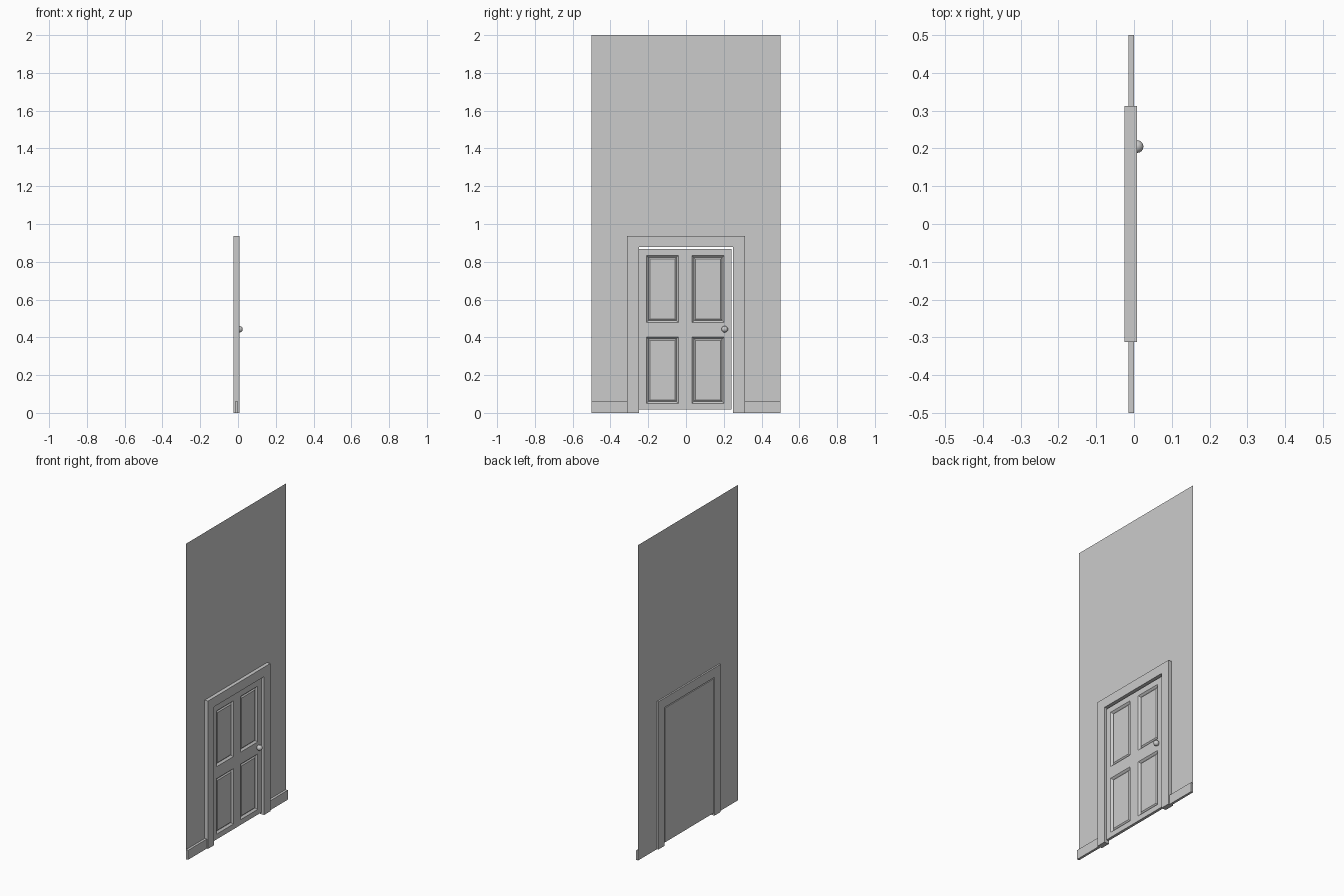
import bpy, bmesh

if "Cube" in bpy.data.objects:
    bpy.data.objects.remove(bpy.data.objects["Cube"])

WALL_X = -0.015
FRAME_BACK, FRAME_FRONT = -0.025, 0.008
DOOR_BACK, DOOR_FRONT = -0.021, -0.004
OUT_Y, OUT_Z = 0.312, 0.937      # outer edge of frame
IN_Y, IN_Z = 0.25, 0.877         # door opening
BASE_Z = 0.06


def finish(name, bm):
    me = bpy.data.meshes.new(name)
    bm.to_mesh(me)
    bm.free()
    ob = bpy.data.objects.new(name, me)
    bpy.context.collection.objects.link(ob)
    return ob


def extruded_outline(name, yz, x0, x1=None):
    """Flat outline in the YZ plane, optionally extruded along X."""
    bm = bmesh.new()
    face = bm.faces.new([bm.verts.new((x0, y, z)) for y, z in yz])
    if x1 is not None:
        ext = bmesh.ops.extrude_face_region(bm, geom=[face], use_keep_orig=True)
        verts = [g for g in ext["geom"] if isinstance(g, bmesh.types.BMVert)]
        bmesh.ops.translate(bm, verts=verts, vec=(x1 - x0, 0, 0))
    bmesh.ops.recalc_face_normals(bm, faces=bm.faces)
    return finish(name, bm)


def arch(y_out, z_out, y_in, z_in):
    return [(-y_out, 0), (-y_out, z_out), (y_out, z_out), (y_out, 0),
            (y_in, 0), (y_in, z_in), (-y_in, z_in), (-y_in, 0)]


# Wall sheet with the doorway left open
wall = extruded_outline("wall", arch(0.5, 2.0, OUT_Y, OUT_Z)[::-1], WALL_X)

# Door frame
extruded_outline("door_frame", arch(OUT_Y, OUT_Z, IN_Y, IN_Z), FRAME_BACK, FRAME_FRONT)

# Baseboards either side of the frame
for side, s in (("left", -1), ("right", 1)):
    a, b = s * OUT_Y, s * 0.5
    extruded_outline("baseboard_" + side,
                     [(a, 0), (b, 0), (b, BASE_Z), (a, BASE_Z)], WALL_X, 0.0)

# Door: gridded front face, four panels inset and raised, then a back and sides
ys = [-0.248, -0.21, -0.041, 0.032, 0.202, 0.241]
zs = [0.017, 0.05, 0.402, 0.478, 0.832, 0.868]
bm = bmesh.new()
grid = [[bm.verts.new((DOOR_FRONT, y, z)) for y in ys] for z in zs]
panels = []
for r in range(5):
    for c in range(5):
        f = bm.faces.new((grid[r][c], grid[r][c + 1], grid[r + 1][c + 1], grid[r + 1][c]))
        if r in (1, 3) and c in (1, 3):
            panels.append(f)
rim = [e for e in bm.edges if e.is_boundary]
ext = bmesh.ops.extrude_edge_only(bm, edges=rim)["geom"]
for v in ext:
    if isinstance(v, bmesh.types.BMVert):
        v.co.x = DOOR_BACK
bmesh.ops.contextual_create(bm, geom=[e for e in ext if isinstance(e, bmesh.types.BMEdge)])
bmesh.ops.recalc_face_normals(bm, faces=bm.faces)
for width, depth in ((0.015, -0.011), (0.011, 0.006)):
    bmesh.ops.inset_individual(bm, faces=panels, thickness=width, depth=depth)
flat = [e for e in bm.edges if e.is_manifold and e.calc_face_angle(0) < 0.001]
finish("door", bm)

# Round door knob
bpy.ops.mesh.primitive_uv_sphere_add(segments=16, ring_count=10, radius=0.017,
                                     location=(0.008, 0.205, 0.443))
knob = bpy.context.object
knob.name = "door_knob"
bpy.ops.object.shade_smooth_by_angle()
